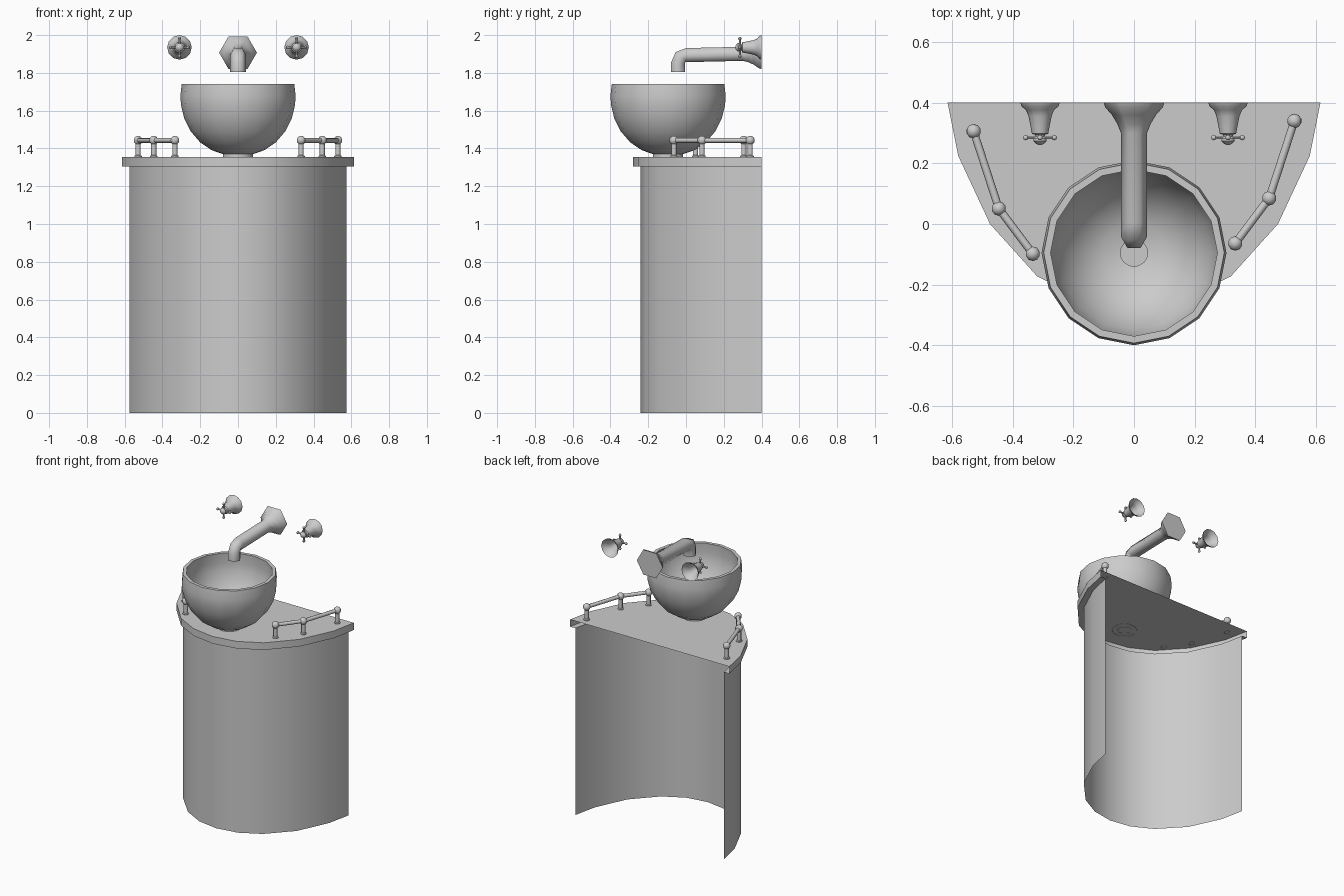
import bpy, bmesh, math
from mathutils import Vector, Matrix

if "Cube" in bpy.data.objects:
    bpy.data.objects.remove(bpy.data.objects["Cube"])


def sweep(bm, stations, n, cap_start=False, cap_end=False):
    """Skin rings given as (centre, direction, radius)."""
    rings = []
    for c, t, r in stations:
        t = Vector(t).normalized()
        ref = Vector((1, 0, 0)) if abs(t.x) < 0.95 else Vector((0, 0, 1))
        u = (ref - t * ref.dot(t)).normalized()
        v = t.cross(u)
        rings.append([bm.verts.new(Vector(c) + r * (math.cos(a) * u + math.sin(a) * v))
                      for a in (2 * math.pi * i / n for i in range(n))])
    for a, b in zip(rings, rings[1:]):
        for i in range(n):
            j = (i + 1) % n
            bm.faces.new((a[i], a[j], b[j], b[i]))
    if cap_start:
        bm.faces.new(rings[0][::-1])
    if cap_end:
        bm.faces.new(rings[-1])


def lathe(bm, origin, axis, profile, n, **caps):
    """Profile of (radius, distance along axis)."""
    o, t = Vector(origin), Vector(axis)
    sweep(bm, [(o + t * d, t, r) for r, d in profile], n, **caps)


def rod(bm, a, b, r, n=8):
    d = Vector(b) - Vector(a)
    sweep(bm, [(a, d, r), (b, d, r)], n, True, True)


def ball(bm, c, r, u=10, v=8):
    bmesh.ops.create_uvsphere(bm, u_segments=u, v_segments=v, radius=r,
                              matrix=Matrix.Translation(c))


def finish(bm, name, angle=40):
    bmesh.ops.recalc_face_normals(bm, faces=bm.faces)
    me = bpy.data.meshes.new(name)
    bm.to_mesh(me)
    bm.free()
    ob = bpy.data.objects.new(name, me)
    bpy.context.collection.objects.link(ob)
    bpy.ops.object.select_all(action='DESELECT')
    ob.select_set(True)
    bpy.context.view_layer.objects.active = ob
    bpy.ops.object.shade_smooth_by_angle(angle=math.radians(angle))
    return ob


def mirrored(half):
    return half + [(-x, y) for x, y in half[-2::-1]]


# curved cabinet wall, overhang lip, counter edge and top (open back and bottom)
wall = mirrored([(.575, .4), (.54, .235), (.44, .02), (.29, -.14), (.15, -.215), (0, -.24)])
slab = mirrored([(.615, .4), (.58, .225), (.475, 0), (.32, -.172), (.165, -.253), (0, -.28)])
bm = bmesh.new()
rows = [[bm.verts.new((x, y, z)) for x, y in pts]
        for pts, z in ((wall, 0), (wall, 1.305), (slab, 1.305), (slab, 1.355))]
for a, b in zip(rows, rows[1:]):
    for i in range(len(a) - 1):
        bm.faces.new((a[i + 1], a[i], b[i], b[i + 1]))
bm.faces.new(rows[-1][::-1])
finish(bm, "cabinet_and_counter")

# basin: outside, rolled rim, inside, drain
bm = bmesh.new()
lathe(bm, (0, -.095, 0), (0, 0, 1),
      [(.08, 1.353), (.08, 1.37), (.14, 1.391), (.2, 1.432), (.25, 1.49), (.285, 1.56),
       (.302, 1.63), (.305, 1.68), (.298, 1.74), (.275, 1.74), (.28, 1.67), (.275, 1.62),
       (.255, 1.55), (.215, 1.48), (.16, 1.425), (.1, 1.395), (.045, 1.385), (.045, 1.353)], 16)
finish(bm, "basin")

# hexagonal wall spout
bm = bmesh.new()
sweep(bm, [((0, .4, 1.907), (0, -1, 0), .1), ((0, .385, 1.907), (0, -1, 0), .095),
           ((0, .36, 1.906), (0, -1, 0), .073), ((0, .33, 1.904), (0, -1, 0), .055),
           ((0, .3, 1.901), (0, -1, 0), .043), ((0, 0, 1.894), (0, -1, 0), .043),
           ((0, -.028, 1.884), (0, -1, -1), .043), ((0, -.042, 1.855), (0, 0, -1), .043),
           ((0, -.042, 1.805), (0, 0, -1), .043)], 6, True, True)
finish(bm, "spout", 65)

# cross-handle taps, open at the wall
for side, x in (("left", -.31), ("right", .31)):
    bm = bmesh.new()
    z = 1.935
    lathe(bm, (x, .4, z), (0, -1, 0),
          [(.065, 0), (.061, .012), (.046, .024), (.038, .045), (.031, .08), (.027, .102),
           (.016, .106), (.016, .112), (.022, .118), (.022, .126), (.013, .136), (.004, .139)],
          12, cap_end=True)
    for dx, dz in ((1, 0), (-1, 0), (0, 1), (0, -1)):
        rod(bm, (x, .285, z), (x + .047 * dx, .285, z + .047 * dz), .006, 6)
        ball(bm, (x + .047 * dx, .285, z + .047 * dz), .009, 8, 6)
    finish(bm, side + "_tap")

# guard rails: posts with ball tops joined by bars
for side, s, dy in (("left", -1, -.034), ("right", 1, 0)):
    bm = bmesh.new()
    tops = [(s * x, y + dy, 1.443) for x, y in ((.529, .34), (.446, .085), (.334, -.064))]
    for p in tops:
        lathe(bm, (p[0], p[1], 0), (0, 0, 1),
              [(.02, 1.353), (.02, 1.36), (.014, 1.364), (.014, 1.435)], 10)
        ball(bm, p, .024)
    for a, b in zip(tops, tops[1:]):
        rod(bm, a, b, .013)
    finish(bm, side + "_rail", 50)
